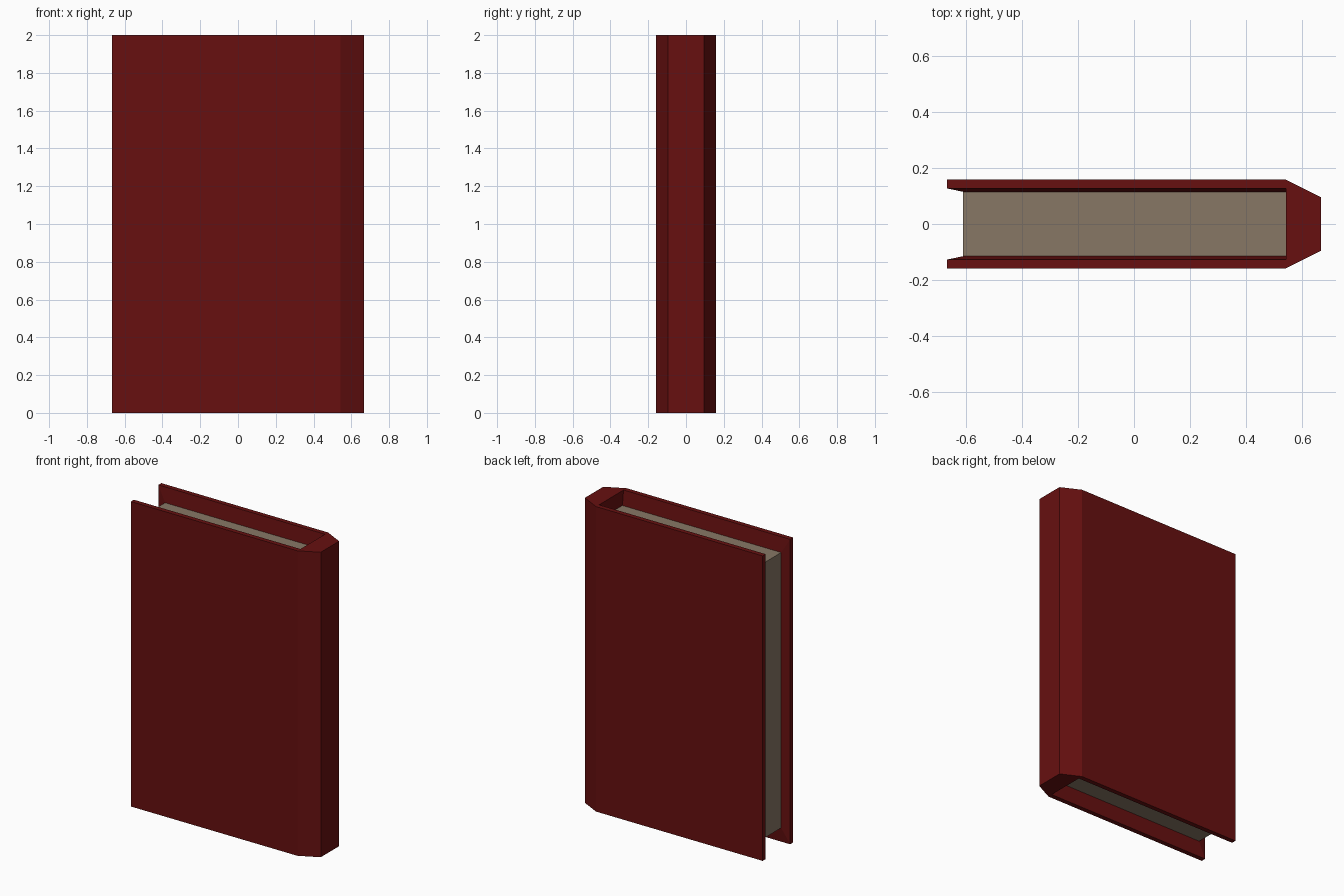
import bpy
import bmesh

if "Cube" in bpy.data.objects:
    bpy.data.objects.remove(bpy.data.objects["Cube"])

# Main measurements
FORE, HINGE, SPINE = -0.667, 0.542, 0.667      # x: cover edge, hinge line, spine back
OUT, RIM, PAGE, FLAT = 0.158, 0.127, 0.115, 0.095  # half thicknesses in y
PAGE_X, RECESS, H = -0.61, 0.097, 2.0


def material(name, colour):
    m = bpy.data.materials.new(name)
    m.diffuse_color = (*colour, 1.0)
    m.use_nodes = True
    m.node_tree.nodes["Principled BSDF"].inputs["Base Color"].default_value = m.diffuse_color
    return m


def make(name, faces, mat):
    """Build one part from corner lists, welded, with outward normals."""
    bm = bmesh.new()
    for pts in faces:
        bm.faces.new([bm.verts.new(p) for p in pts])
    bmesh.ops.remove_doubles(bm, verts=bm.verts, dist=1e-5)
    me = bpy.data.meshes.new(name)
    bm.to_mesh(me)
    bm.free()
    me.materials.append(mat)
    ob = bpy.data.objects.new(name, me)
    bpy.context.collection.objects.link(ob)
    return ob


def flip_y(faces):
    return [[(x, -y, z) for x, y, z in reversed(f)] for f in faces]


def flip_z(faces):
    return [[(x, y, H - z) for x, y, z in reversed(f)] for f in faces]


red = material("dark red cover", (0.135, 0.005, 0.005))
paper = material("paper", (0.245, 0.185, 0.13))
LO, HI = RECESS, H - RECESS

# Cover board: outer face, thin rim and sloping inner lip down to the pages
top = [
    [(FORE, RIM, H), (HINGE, RIM, H), (HINGE, OUT, H), (FORE, OUT, H)],
    [(PAGE_X, PAGE, HI), (HINGE, PAGE, HI), (HINGE, RIM, H), (FORE, RIM, H)],
]
board = top + flip_z(top) + [
    [(FORE, OUT, 0), (FORE, OUT, H), (HINGE, OUT, H), (HINGE, OUT, 0)],
    [(FORE, RIM, 0), (FORE, RIM, H), (FORE, OUT, H), (FORE, OUT, 0)],
    [(PAGE_X, PAGE, LO), (PAGE_X, PAGE, HI), (FORE, RIM, H), (FORE, RIM, 0)],
]
make("back_cover", board, red)
make("front_cover", flip_y(board), red)

# Spine: chamfered back, end caps and the inner wall above and below the pages
chamfer = [[(HINGE, OUT, 0), (HINGE, OUT, H), (SPINE, FLAT, H), (SPINE, FLAT, 0)]]
ends = [
    [(HINGE, -OUT, H), (SPINE, -FLAT, H), (SPINE, FLAT, H),
     (HINGE, OUT, H), (HINGE, RIM, H), (HINGE, -RIM, H)],
    [(HINGE, RIM, H), (HINGE, PAGE, HI), (HINGE, -PAGE, HI), (HINGE, -RIM, H)],
]
spine = chamfer + flip_y(chamfer) + ends + flip_z(ends) + [
    [(SPINE, -FLAT, 0), (SPINE, FLAT, 0), (SPINE, FLAT, H), (SPINE, -FLAT, H)],
]
make("spine", spine, red)

# Page block: only the three exposed edges
page_top = [[(PAGE_X, -PAGE, HI), (HINGE, -PAGE, HI), (HINGE, PAGE, HI), (PAGE_X, PAGE, HI)]]
make("pages", page_top + flip_z(page_top) + [
    [(PAGE_X, PAGE, LO), (PAGE_X, -PAGE, LO), (PAGE_X, -PAGE, HI), (PAGE_X, PAGE, HI)],
], paper)
